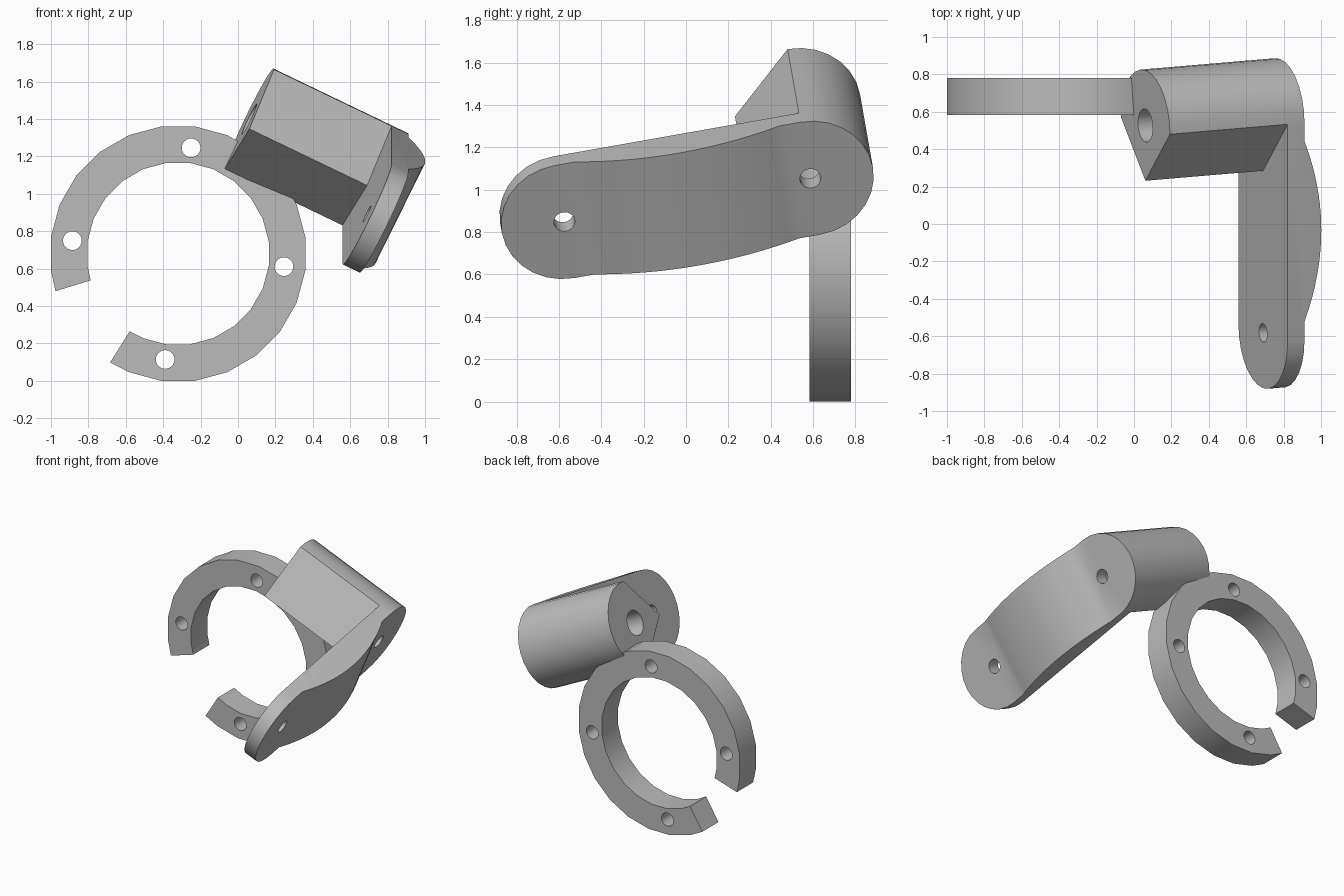
import bpy, bmesh
from math import cos, sin, radians, pi
from mathutils import Matrix, Vector

old = bpy.data.objects.get("Cube")
if old:
    bpy.data.objects.remove(old, do_unlink=True)

GREY = (0.5, 0.5, 0.5, 1)
mat = bpy.data.materials.new("plain grey")
mat.use_nodes = True
mat.diffuse_color = GREY
mat.node_tree.nodes["Principled BSDF"].inputs["Base Color"].default_value = GREY


def frame(a, b, c, origin):
    """Matrix whose local x, y, z axes are a, b, c."""
    return Matrix.Translation(origin) @ Matrix((a, b, c)).transposed().to_4x4()


def prism(name, points, lo, hi, matrix):
    """Extrude a 2D outline along the local z axis of a frame."""
    bm = bmesh.new()
    base = bm.faces.new([bm.verts.new((x, y, lo)) for x, y in points])
    new = bmesh.ops.extrude_face_region(bm, geom=[base])["geom"]
    for v in new:
        if isinstance(v, bmesh.types.BMVert):
            v.co.z = hi
    bmesh.ops.recalc_face_normals(bm, faces=bm.faces)
    bm.transform(matrix)
    mesh = bpy.data.meshes.new(name)
    bm.to_mesh(mesh)
    bm.free()
    mesh.materials.append(mat)
    obj = bpy.data.objects.new(name, mesh)
    bpy.context.collection.objects.link(obj)
    return obj


def arc(cx, cy, r, start, end, n):
    angles = [radians(start + (end - start) * i / n) for i in range(n + 1)]
    return [(cx + r * cos(a), cy + r * sin(a)) for a in angles]


def bore(cx, cy, r, lo, hi, matrix):
    return prism("bore_cutter", arc(cx, cy, r, 0, 345, 23), lo, hi, matrix)


def combine(obj, cutters, operation="DIFFERENCE"):
    """Apply boolean cutters and remove them."""
    for cutter in cutters:
        cutter.hide_render = True
        mod = obj.modifiers.new("cut", "BOOLEAN")
        mod.operation, mod.solver, mod.object = operation, "EXACT", cutter
    deps = bpy.context.evaluated_depsgraph_get()
    mesh = bpy.data.meshes.new_from_object(obj.evaluated_get(deps))
    obj.modifiers.clear()
    obj.data = mesh
    for cutter in cutters:
        bpy.data.objects.remove(cutter, do_unlink=True)


# Open clamp ring, standing in the xz plane, with four screw holes
X, Y, Z = Vector((1, 0, 0)), Vector((0, 1, 0)), Vector((0, 0, 1))
ring_frame = frame(X, Z, -Y, (-0.32, 0.682, 0.68))
angles = [-122] + [-112.5 + 15 * i for i in range(21)] + [197]


def ring_edge(r):
    return [(r * cos(radians(a)), r * sin(radians(a))) for a in angles]


ring = prism("clamp_ring", ring_edge(0.686) + ring_edge(0.489)[::-1],
             -0.098, 0.098, ring_frame)
holes = []
for k in range(4):
    a = radians(-7 + 90 * k)
    holes.append(bore(0.57 * cos(a), 0.57 * sin(a), 0.05, -0.2, 0.2, ring_frame))
combine(ring, holes)

# Tilted frame shared by the boss and the arm: u along the boss, v along the arm
tilt = Matrix.Rotation(radians(10), 3, "X") @ Matrix.Rotation(radians(26), 3, "Y")
u, v, w = tilt.col[0], tilt.col[1], tilt.col[2]
joint = Vector((0.69, 0.58, 1.097))
across = frame(v, w, u, joint)
R, LENGTH, REACH = 0.3, 0.7, 1.18

# Boss: half round behind, right-angled wedge in front, with a wide bore
boss = prism("boss", arc(0, 0, R, -90, 90, 14) + [(-R, 0)], -LENGTH, 0, across)
combine(boss, [bore(0, 0, 0.09, -LENGTH - 0.1, 0.1, across)])

# Arm: slab with a bulged outer face, trimmed to a round-ended outline
bulge = []
for i in range(21):
    k = i / 10 - 1
    bulge.append((0.1 + 0.1 * (1 - k * k), -REACH / 2 + 0.49 * k))
slab = [(0, 0.4), (0, -REACH - 0.4), (0.1, -REACH - 0.4)] + bulge + [(0.1, 0.4)]
arm = prism("arm", slab, -0.4, 0.4, frame(u, v, w, joint))
outline = arc(0, 0, R, -90, 90, 14) + arc(-REACH, 0, R, 90, 270, 14)
combine(arm, [prism("outline_cutter", outline, -0.1, 0.4, across)], "INTERSECT")
combine(arm, [bore(s, 0, 0.05, -0.1, 0.4, across) for s in (0, -REACH)])

# Smooth the curved walls, keep the edges sharp
bpy.ops.object.select_all(action="DESELECT")
for obj in (ring, boss, arm):
    obj.select_set(True)
bpy.context.view_layer.objects.active = arm
bpy.ops.object.shade_smooth_by_angle(angle=radians(30))
